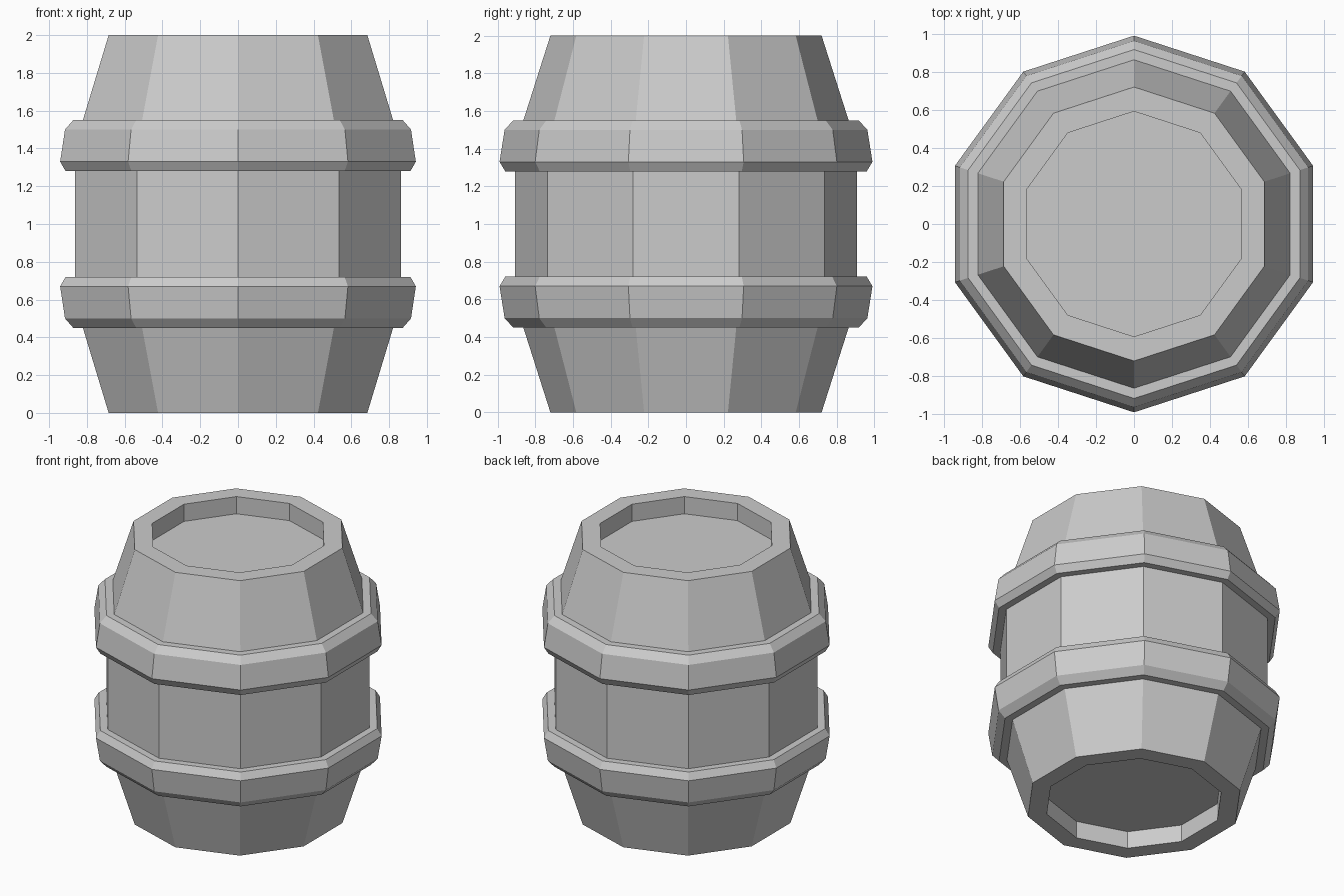
import bpy
import bmesh
from math import cos, sin, pi

SIDES = 10

cube = bpy.data.objects.get("Cube")
if cube:
    bpy.data.objects.remove(cube, do_unlink=True)

grey = bpy.data.materials.new("plain grey")
grey.use_nodes = True
colour = (0.6, 0.6, 0.6, 1)
grey.diffuse_color = colour
grey.node_tree.nodes["Principled BSDF"].inputs["Base Color"].default_value = colour


def lathe(name, profile, closed):
    """Spin (radius, z) points into a ten-sided ring; cap the ends if open."""
    bm = bmesh.new()
    rings = []
    for r, z in profile:
        angles = [pi / 2 + 2 * pi * i / SIDES for i in range(SIDES)]
        rings.append([bm.verts.new((r * cos(a), r * sin(a), z)) for a in angles])
    pairs = list(zip(rings, rings[1:]))
    if closed:
        pairs.append((rings[-1], rings[0]))
    else:
        bm.faces.new(rings[0])
        bm.faces.new(rings[-1])
    for a, b in pairs:
        for i in range(SIDES):
            j = (i + 1) % SIDES
            bm.faces.new((a[i], a[j], b[j], b[i]))
    bmesh.ops.recalc_face_normals(bm, faces=bm.faces)
    mesh = bpy.data.meshes.new(name)
    bm.to_mesh(mesh)
    bm.free()
    mesh.materials.append(grey)
    obj = bpy.data.objects.new(name, mesh)
    bpy.context.collection.objects.link(obj)
    return obj


def flip(profile):
    return [(r, 2 - z) for r, z in reversed(profile)]


# Staved body with a recessed lid at each end
lower_half = [(0.592, 0.125), (0.592, 0), (0.72, 0), (0.908, 0.59)]
lathe("barrel_body", lower_half + flip(lower_half), closed=False)

# Bevelled hoops, mirrored about the middle
hoop = [(0.84, 1.55), (0.917, 1.55), (0.963, 1.5), (0.99, 1.33), (0.96, 1.28), (0.84, 1.28)]
lathe("upper_hoop", hoop, closed=True)
lathe("lower_hoop", flip(hoop), closed=True)
